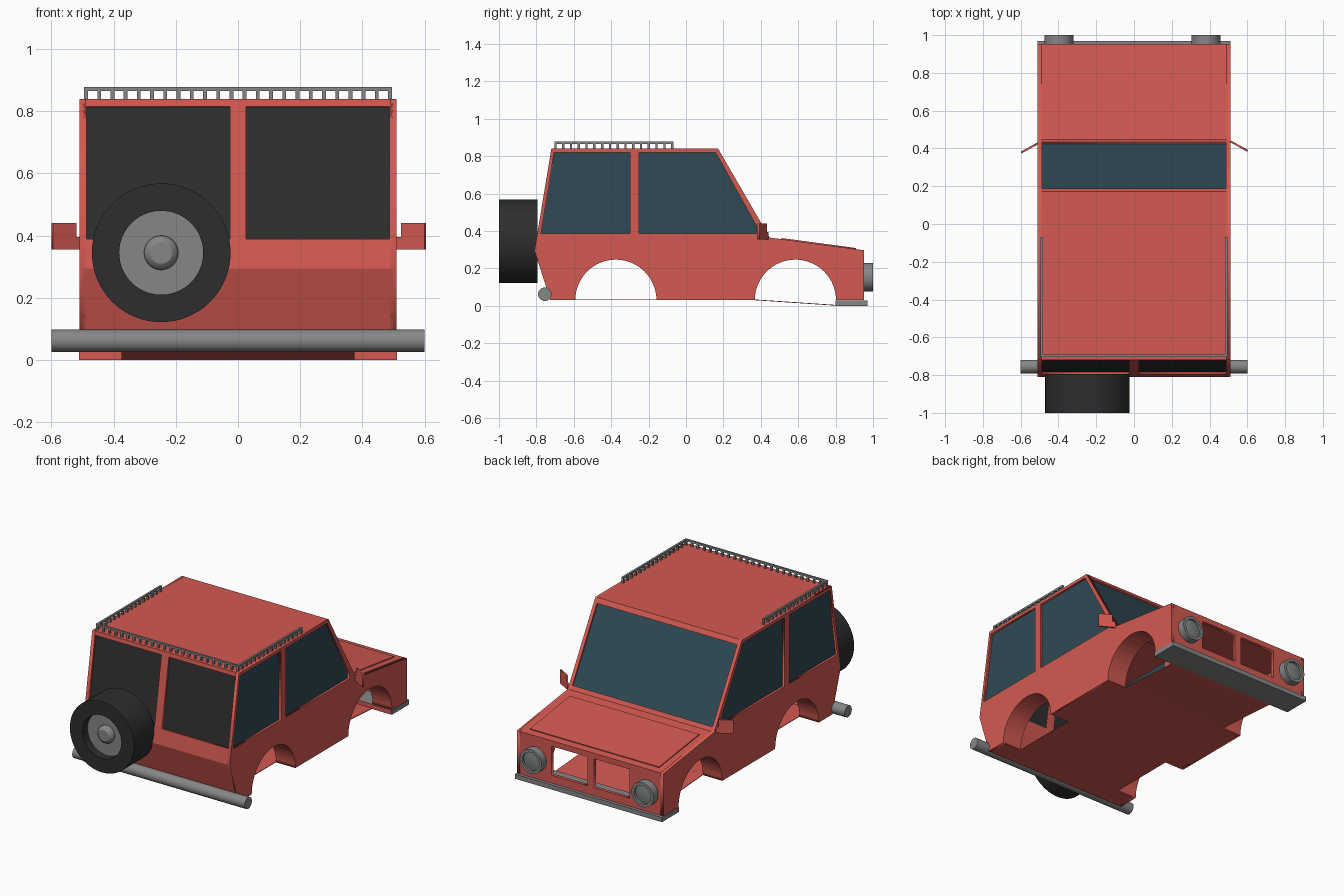
import bpy, bmesh, math
from mathutils import Matrix, Vector

if "Cube" in bpy.data.objects:
    bpy.data.objects.remove(bpy.data.objects["Cube"])


def material(name, rgb):
    m = bpy.data.materials.new(name)
    m.diffuse_color = (*rgb, 1)
    m.use_nodes = True
    m.node_tree.nodes["Principled BSDF"].inputs["Base Color"].default_value = m.diffuse_color
    return m


RED = material("red_paint", (0.65, 0.10, 0.083))
GLASS = material("blue_glass", (0.029, 0.068, 0.088))
BLACK = material("black_rubber", (0.027, 0.027, 0.027))
GREY = material("grey_metal", (0.24, 0.24, 0.24))
LENS = material("lens_grey", (0.20, 0.23, 0.22))


def add(name, mesh, mat):
    mesh.materials.clear()
    mesh.materials.append(mat)
    ob = bpy.data.objects.new(name, mesh)
    bpy.context.collection.objects.link(ob)
    return ob


def panel(name, loops, origin, u, v, depth, mat, sink=0.0):
    """Flat plate with holes; its outer face lies in the u-v plane, less sink."""
    u, v = Vector(u).normalized(), Vector(v).normalized()
    w = u.cross(v)
    cu = bpy.data.curves.new(name, 'CURVE')
    cu.dimensions, cu.fill_mode, cu.extrude = '2D', 'BOTH', depth / 2
    for loop in loops:
        s = cu.splines.new('POLY')
        s.points.add(len(loop) - 1)
        for p, (a, b) in zip(s.points, loop):
            p.co = (a, b, 0, 1)
        s.use_cyclic_u = True
    tmp = bpy.data.objects.new(name + "_curve", cu)
    bpy.context.collection.objects.link(tmp)
    dg = bpy.context.evaluated_depsgraph_get()
    me = bpy.data.meshes.new_from_object(tmp.evaluated_get(dg))
    bpy.data.objects.remove(tmp)
    o = Vector(origin) - w * (sink + depth / 2)
    me.transform(Matrix.Translation(o) @ Matrix((u, v, w)).transposed().to_4x4())
    return add(name, me, mat)


def strip(name, p0, p1, area=(-0.5, 0.5, 0, 1), holes=(), depth=0.02, mat=RED, sink=0.0):
    """Plate across the car from (y,z) p0 to p1; areas are x range and fraction along."""
    d = Vector((0, p1[0] - p0[0], p1[1] - p0[1]))
    L = d.length
    loops = [[(a, c * L), (b, c * L), (b, e * L), (a, e * L)] for a, b, c, e in (area, *holes)]
    return panel(name, loops, (0, *p0), (1, 0, 0), d, depth, mat, sink)


def boxes(name, items, mat):
    bm = bmesh.new()
    for x0, x1, y0, y1, z0, z1 in items:
        m = Matrix.Translation(((x0 + x1) / 2, (y0 + y1) / 2, (z0 + z1) / 2))
        bmesh.ops.create_cube(bm, size=1, matrix=m @ Matrix.Diagonal((x1 - x0, y1 - y0, z1 - z0, 1)))
    me = bpy.data.meshes.new(name)
    bm.to_mesh(me)
    bm.free()
    return add(name, me, mat)


round_parts = []


def lathe(name, profile, cx, cz, mat, steps=64):
    """Turn an (r, y) profile about a y-direction axis."""
    bm = bmesh.new()
    vs = [bm.verts.new((cx + r, y, cz)) for r, y in profile]
    es = [bm.edges.new(p) for p in zip(vs, vs[1:])]
    bmesh.ops.spin(bm, geom=vs + es, cent=(cx, 0, cz), axis=(0, 1, 0),
                   angle=2 * math.pi, steps=steps)
    bmesh.ops.remove_doubles(bm, verts=bm.verts, dist=1e-5)
    bmesh.ops.recalc_face_normals(bm, faces=bm.faces)
    me = bpy.data.meshes.new(name)
    bm.to_mesh(me)
    bm.free()
    ob = add(name, me, mat)
    round_parts.append(ob)
    return ob


# Body outline in (y, z)
A, B, C, D = (-0.725, 0.03), (-0.81, 0.295), (-0.72, 0.84), (0.172, 0.84)
E, F, G = (0.447, 0.365), (0.952, 0.297), (0.952, 0.03)
R, ARCHES = 0.217, {"rear": -0.375, "front": 0.585}


def arc(c, r, n=32):
    return [(c + r * math.cos(math.pi * i / n), 0.03 + r * math.sin(math.pi * i / n))
            for i in range(n + 1)]


side_windows = {
    "rear": [(-0.775, 0.387), (-0.30, 0.387), (-0.30, 0.82), (-0.705, 0.82)],
    "front": [(-0.25, 0.387), (0.378, 0.387), (0.378, 0.425), (0.158, 0.82), (-0.25, 0.82)]}
outline = [A, B, C, D, E, F, G] + arc(ARCHES["front"], R) + arc(ARCHES["rear"], R)

# Sides, side glass, arch liners and mirrors
for tag, s in (("right", 1), ("left", -1)):
    U, V = (0, 1, 0), (0, 0, 1)
    panel(tag + "_side", [outline, *side_windows.values()], (s * 0.5 + 0.01, 0, 0), U, V, 0.02, RED)
    for k, w in side_windows.items():
        panel(f"{tag}_{k}_window", [w], (s * 0.494 + 0.003, 0, 0), U, V, 0.006, GLASS)
    for k, c in ARCHES.items():
        ring = arc(c, R) + arc(c, R + 0.005)[::-1]
        panel(f"{tag}_{k}_arch", [ring], (s * 0.4425 + 0.0675, 0, 0), U, V, 0.135, RED)
    mirror = [(0, 0.355), (0.103, 0.355), (0.103, 0.44), (0.018, 0.44), (0.018, 0.395), (0, 0.395)]
    panel(tag + "_mirror", [mirror], (s * 0.509, 0.433, 0), (s * 0.09, -0.05, 0), V, 0.01, RED)

# Cross panels from the tail over the roof to the nose
strip("tail_lower_panel", A, B)
f0, f1 = (0.39 - 0.295) / 0.545, (0.815 - 0.295) / 0.545
rear_w = [(-0.488, -0.026, f0, f1), (0.026, 0.488, f0, f1)]
strip("tail_upper_panel", B, C, holes=rear_w)
for w in rear_w:
    strip("tail_window", B, C, area=w, mat=BLACK, sink=0.012, depth=0.006)
strip("roof", C, D)
shield = (-0.488, 0.488, 0.06, 0.95)
strip("windshield_frame", D, E, holes=[shield])
strip("windshield", D, E, area=shield, mat=GLASS, sink=0.01, depth=0.006)
strip("hood", E, F)
strip("hood_plate", E, F, area=(-0.45, 0.45, 0.125, 0.915), sink=-0.006, depth=0.008)
strip("nose_panel", F, G, holes=[(-0.275, -0.025, 0.13, 0.81), (0.02, 0.27, 0.13, 0.81)])

# Floor with notches for the rear wheels, and its sloping front part
c = ARCHES["rear"]
half = [(0.5, 0.368), (0.5, c + R), (0.375, c + R), (0.375, c - R), (0.5, c - R), (0.5, -0.725)]
floor = [(x, -y) for x, y in half] + [(-x, -y) for x, y in half[::-1]]
panel("floor", [floor], (0, 0, 0.03), (1, 0, 0), (0, -1, 0), 0.004, RED)
strip("floor_front", (0.80, 0.001), (0.368, 0.03), area=(-0.375, 0.375, 0, 1), depth=0.004)

# Bumpers
boxes("nose_bumper", [(-0.512, 0.512, 0.802, 0.97, 0, 0.029)], GREY)
boxes("nose_bumper_back", [(-0.51, 0.51, 0.798, 0.802, 0, 0.029)], RED)
tube = lathe("tail_bumper", [(0, -0.6), (0.036, -0.6), (0.036, 0.6), (0, 0.6)], 0, 0, GREY)
tube.data.transform(Matrix.Translation((0, -0.755, 0.062)) @ Matrix.Rotation(math.pi / 2, 4, 'Z'))

# Spare wheel
X, Z = -0.247, 0.345
lathe("spare_tyre", [(0.135, -0.945), (0.135, -1), (0.223, -1), (0.223, -0.795), (0, -0.795)], X, Z, BLACK)
lathe("spare_rim", [(0, -0.95), (0.135, -0.95), (0.135, -0.93), (0, -0.93)], X, Z, GREY)
lathe("spare_hub", [(0.055, -0.945), (0.055, -0.962), (0.049, -0.973), (0.035, -0.982), (0, -0.982)], X, Z, GREY)

# Headlights
for x in (-0.397, 0.381):
    lathe("headlight_ring", [(0.076, 0.945), (0.076, 1), (0.058, 1), (0.058, 0.98)], x, 0.153, GREY)
    lathe("headlight_lens", [(0.058, 0.97), (0.058, 0.985), (0.03, 0.99), (0, 0.992)], x, 0.153, LENS)

# Roof rack: rail on three sides over short posts
t = 0.006
rack = [(-0.495, 0.495, -0.704, -0.692, 0.866, 0.878)]
for i in range(24):
    x = -0.489 + 0.978 * i / 23
    rack.append((x - t, x + t, -0.704, -0.692, 0.838, 0.867))
for s in (-0.489, 0.489):
    rack.append((s - t, s + t, -0.704, -0.068, 0.866, 0.878))
    for i in range(1, 16):
        y = -0.698 + 0.624 * i / 15
        rack.append((s - t, s + t, y - t, y + t, 0.838, 0.867))
boxes("roof_rack", rack, GREY)

# Smooth the turned parts
for ob in bpy.context.view_layer.objects:
    ob.select_set(ob in round_parts)
bpy.context.view_layer.objects.active = round_parts[0]
bpy.ops.object.shade_smooth_by_angle(angle=math.radians(30))
